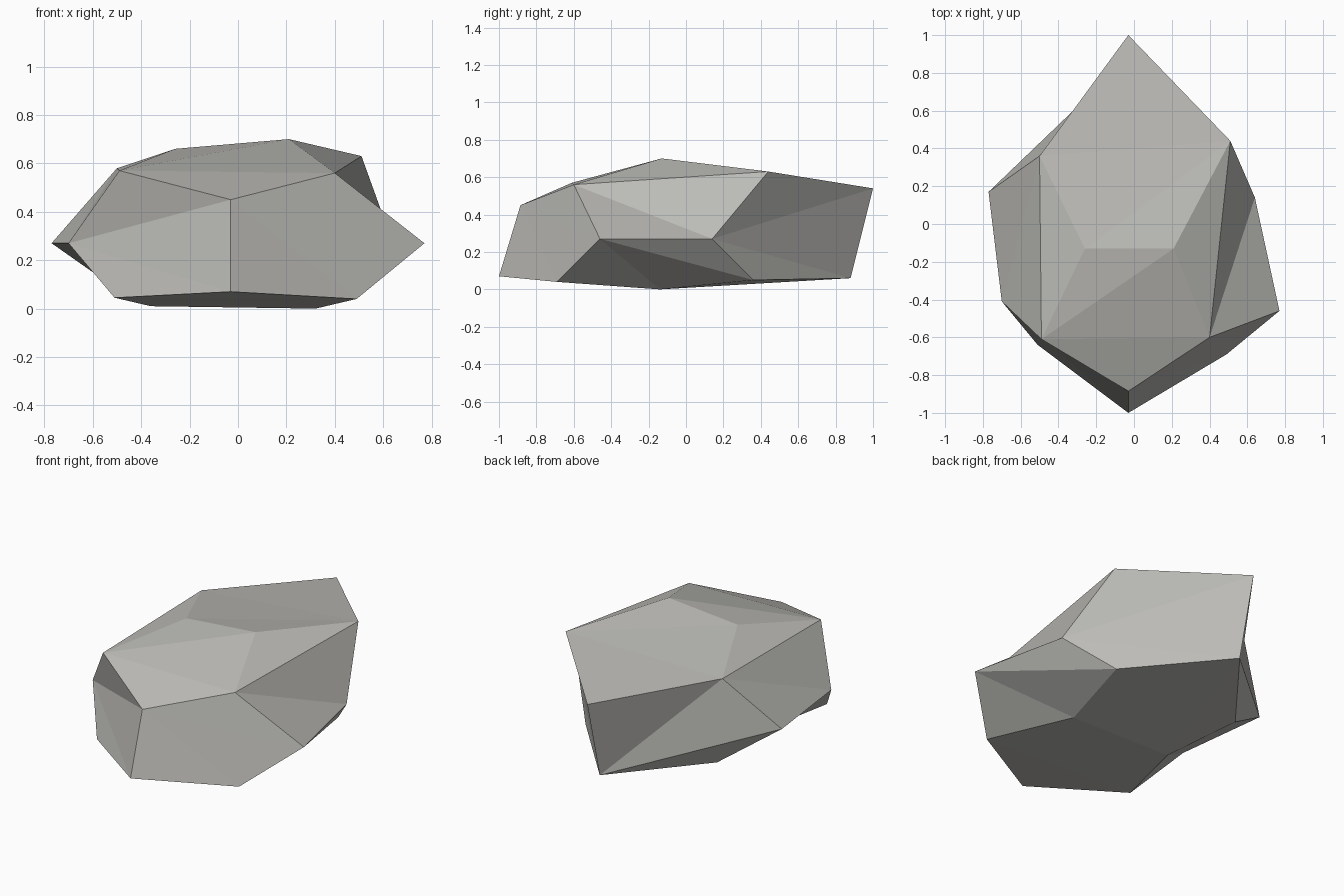
import bpy
import bmesh

default_cube = bpy.data.objects.get("Cube")
if default_cube:
    bpy.data.objects.remove(default_cube, do_unlink=True)

# Stone colour
stone = bpy.data.materials.new("warm grey stone")
stone.use_nodes = True
colour = (0.50, 0.495, 0.47, 1.0)
stone.diffuse_color = colour
shader = next(n for n in stone.node_tree.nodes if n.type == 'BSDF_PRINCIPLED')
shader.inputs["Base Color"].default_value = colour
shader.inputs["Roughness"].default_value = 0.9

# Corners of the boulder, from the crown down to the underside
corners = {
    # crown ridge
    "crown_l": (0.21, -0.13, 0.70), "crown_r": (-0.26, -0.13, 0.66),
    # upper rim
    "top_front": (-0.03, -0.885, 0.45), "top_front_l": (0.40, -0.60, 0.56),
    "top_back_l": (0.51, 0.44, 0.63), "top_back": (-0.03, 1.0, 0.54),
    "top_back_r": (-0.50, 0.36, 0.58), "top_front_r": (-0.49, -0.61, 0.57),
    # widest points on each side
    "side_front_l": (0.77, -0.46, 0.27), "side_back_l": (0.64, 0.14, 0.27),
    "side_front_r": (-0.70, -0.41, 0.27), "side_back_r": (-0.77, 0.17, 0.27),
    # lower rim
    "low_front": (-0.03, -1.0, 0.07), "low_front_l": (0.49, -0.69, 0.04),
    "low_back_l": (0.43, 0.36, 0.05), "low_back": (-0.03, 0.88, 0.06),
    "low_back_r": (-0.45, 0.34, 0.045), "low_front_r": (-0.51, -0.64, 0.045),
    # resting ridge
    "base_l": (0.32, -0.14, 0.0), "base_r": (-0.36, -0.14, 0.01),
}

# Each fan spreads triangles from its first corner across the others
fans = [
    # crown
    "top_front_r top_front top_front_l crown_l crown_r",
    "top_back_l crown_l top_front_l",
    "top_back_l top_back top_back_r crown_r crown_l",
    "crown_r top_back_r top_front_r",
    # left flank
    "side_back_l side_front_l top_front_l top_back_l top_back low_back low_back_l",
    # right flank
    "side_front_r side_back_r top_back_r top_front_r top_front low_front low_front_r",
    # front left and back right facets
    "top_front low_front low_front_l side_front_l top_front_l",
    "low_back top_back top_back_r side_back_r low_back_r",
    # undercuts
    "side_front_l side_back_l low_back_l base_l low_front_l",
    "side_front_r low_front_r base_r low_back_r side_back_r",
    # underside
    "low_front_l low_front low_front_r base_r base_l",
    "low_back low_back_r base_r base_l low_back_l",
]

bm = bmesh.new()
verts = {name: bm.verts.new(co) for name, co in corners.items()}
for fan in fans:
    hub, *rim = [verts[name] for name in fan.split()]
    for a, b in zip(rim, rim[1:]):
        bm.faces.new((hub, a, b))
bmesh.ops.recalc_face_normals(bm, faces=bm.faces)

mesh = bpy.data.meshes.new("boulder")
bm.to_mesh(mesh)
bm.free()
mesh.materials.append(stone)
boulder = bpy.data.objects.new("boulder", mesh)
bpy.context.collection.objects.link(boulder)
